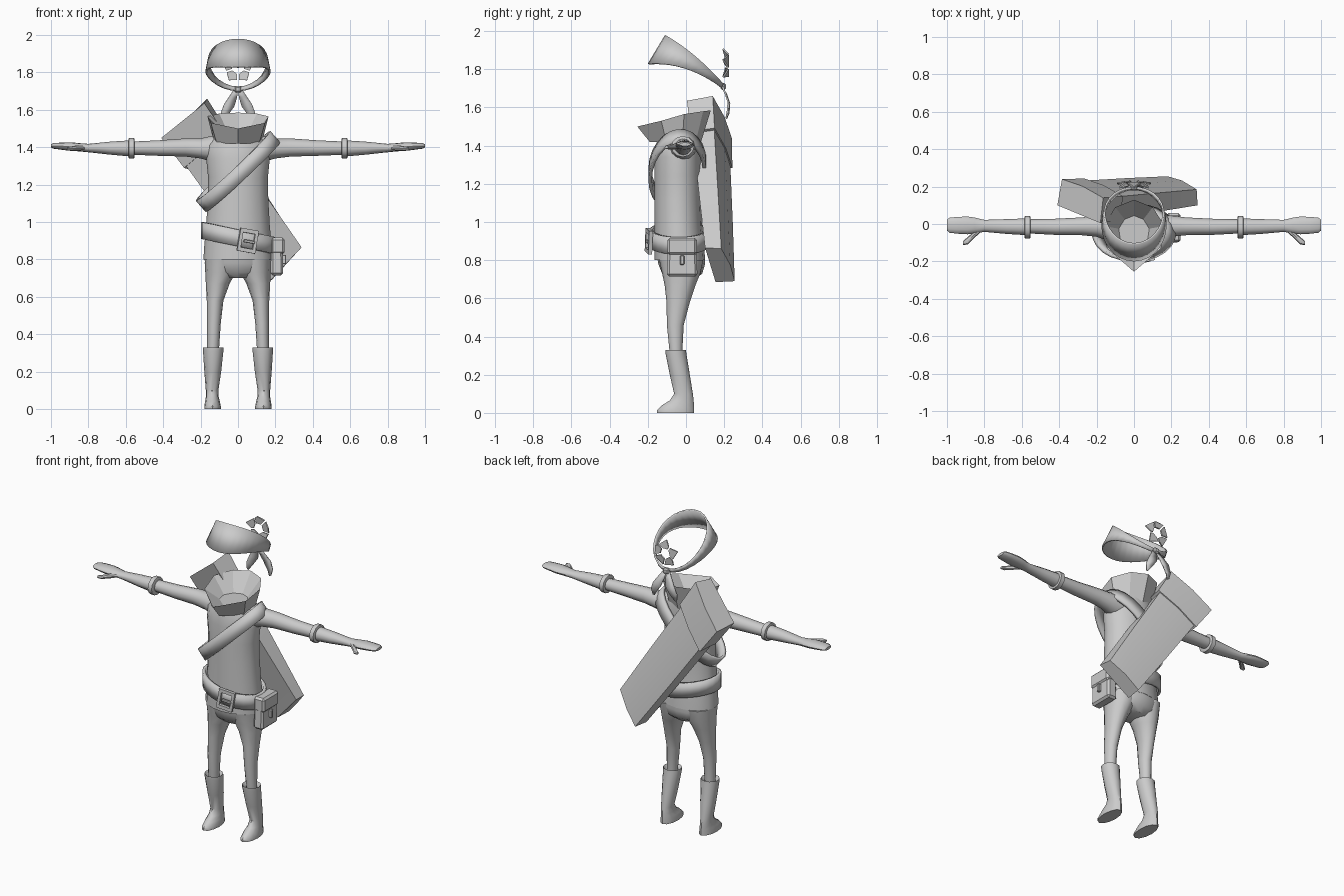
import bpy, bmesh, math
from mathutils import Vector, Matrix

if "Cube" in bpy.data.objects:
    bpy.data.objects.remove(bpy.data.objects["Cube"])

GREY = bpy.data.materials.new("plain_grey")
GREY.diffuse_color = (0.6, 0.6, 0.6, 1)
GREY.use_nodes = True
GREY.node_tree.nodes["Principled BSDF"].inputs["Base Color"].default_value = GREY.diffuse_color


def finish(name, bm, smooth=40, solid=0.0, mirror=False):
    """Turn a bmesh into a named, shaded object."""
    bmesh.ops.recalc_face_normals(bm, faces=bm.faces)
    me = bpy.data.meshes.new(name)
    bm.to_mesh(me)
    bm.free()
    me.materials.append(GREY)
    ob = bpy.data.objects.new(name, me)
    bpy.context.collection.objects.link(ob)
    bpy.ops.object.select_all(action='DESELECT')
    ob.select_set(True)
    bpy.context.view_layer.objects.active = ob
    if smooth:
        bpy.ops.object.shade_smooth_by_angle(angle=math.radians(smooth))
    if solid:
        m = ob.modifiers.new("thickness", 'SOLIDIFY')
        m.thickness, m.offset = solid, -1
    if mirror:
        ob.modifiers.new("mirror", 'MIRROR').use_bisect_axis[0] = False
    return ob


def skin(rings, closed_loop=False, caps=True, wrap=True):
    """Bridge lists of points with quads."""
    bm = bmesh.new()
    vs = [[bm.verts.new(p) for p in r] for r in rings]
    n = len(rings[0])
    pairs = list(zip(vs, vs[1:])) + ([(vs[-1], vs[0])] if closed_loop else [])
    for a, b in pairs:
        for i in range(n if wrap else n - 1):
            j = (i + 1) % n
            bm.faces.new((a[i], a[j], b[j], b[i]))
    if caps and not closed_loop:
        bm.faces.new(vs[0])
        bm.faces.new(vs[-1])
    return bm


def ellipses(rows, axis='z', n=12):
    """Rows of (position, low a, high a, low b, high b) as ellipse rings."""
    rings = []
    for p, a0, a1, b0, b1 in rows:
        r = []
        for i in range(n):
            t = math.tau * i / n
            a = (a0 + a1) / 2 + (a1 - a0) / 2 * math.cos(t)
            b = (b0 + b1) / 2 + (b1 - b0) / 2 * math.sin(t)
            r.append((a, b, p) if axis == 'z' else (p, a, b))
        rings.append(r)
    return rings


def loft(name, rows, axis='z', n=12, mirror=False, caps=True):
    return finish(name, skin(ellipses(rows, axis, n), caps=caps), mirror=mirror)


def band(name, lower, upper, n=24, solid=0.015):
    """Closed band between two edge curves; t = 0 is front, 90 degrees is +x."""
    ts = [math.tau * i / n for i in range(n)]
    bm = skin([[lower(t), upper(t)] for t in ts], closed_loop=True, wrap=False)
    return finish(name, bm, solid=solid)


def box(name, size, loc, rot=(0, 0, 0), taper=1.0, bevel=0.008):
    bm = bmesh.new()
    bmesh.ops.create_cube(bm, size=1)
    for v in bm.verts:
        k = taper if v.co.z > 0 else 1
        v.co = (v.co.x * size[0] * k, v.co.y * size[1] * k, v.co.z * size[2])
    if bevel:
        bmesh.ops.bevel(bm, geom=bm.edges[:], offset=bevel, segments=1, affect='EDGES')
    ob = finish(name, bm, smooth=30)
    ob.location, ob.rotation_euler = loc, rot
    return ob


# Tunic body and the hips under its hem
loft("tunic", [(0.80, -.185, .185, -.165, .10), (0.88, -.18, .18, -.165, .095),
               (0.98, -.17, .17, -.165, .085), (1.12, -.162, .162, -.165, .08),
               (1.24, -.16, .16, -.165, .08), (1.34, -.17, .17, -.163, .08),
               (1.41, -.165, .165, -.155, .08), (1.46, -.12, .12, -.14, .075)], n=16)
loft("hips", [(0.84, -.175, .175, -.155, .095), (0.78, -.178, .178, -.145, .10),
              (0.73, -.155, .155, -.125, .085), (0.70, -.09, .09, -.09, .05)], n=16)

# Open pointed collar with a floor inside
rim = [(0, -.255, 1.50), (.145, -.13, 1.53), (.163, -.01, 1.565), (.10, .09, 1.58),
       (0, .13, 1.585), (-.10, .09, 1.58), (-.163, -.01, 1.565), (-.145, -.13, 1.53)]
base = [(p[0] * .78, -.04 + (p[1] + .04) * .7, 1.42) for p in rim]
inner = [(p[0] * .5, -.04 + (p[1] + .04) * .5, 1.47) for p in rim]
finish("collar", skin([base, rim, inner]), smooth=25)

# Arms with hands, thumbs and cuffs
loft("arm", [(.08, -.10, .06, 1.32, 1.47), (.15, -.085, .05, 1.325, 1.458),
             (.20, -.068, .045, 1.34, 1.447), (.28, -.06, .035, 1.35, 1.447),
             (.42, -.058, .028, 1.354, 1.437), (.57, -.05, .025, 1.36, 1.43)],
     'x', mirror=True)
loft("cuff", [(.553, -.07, .035, 1.347, 1.44), (.556, -.077, .043, 1.34, 1.45),
              (.583, -.077, .043, 1.34, 1.45), (.586, -.07, .035, 1.347, 1.44)],
     'x', mirror=True)
loft("hand", [(.57, -.06, .03, 1.35, 1.437), (.68, -.053, .026, 1.36, 1.43),
              (.80, -.042, .022, 1.373, 1.418), (.85, -.05, .034, 1.378, 1.422),
              (.89, -.055, .04, 1.38, 1.426), (.94, -.052, .038, 1.386, 1.425),
              (.985, -.047, .034, 1.392, 1.422), (1.0, -.035, .024, 1.398, 1.416)],
     'x', mirror=True)
loft("thumb", [(.82, -.045, -.01, 1.385, 1.41), (.86, -.08, -.045, 1.38, 1.41),
               (.89, -.11, -.07, 1.38, 1.405), (.915, -.112, -.093, 1.384, 1.40)],
     'x', n=8, mirror=True)

# Legs and boots
loft("leg", [(.80, .005, .178, -.14, .09), (.73, .012, .175, -.125, .075),
             (.67, .045, .172, -.112, .05), (.58, .078, .167, -.102, .02),
             (.46, .092, .165, -.10, -.012), (.31, .102, .165, -.085, -.02)], mirror=True)
loft("boot", [(.30, .10, .168, -.085, -.02), (.33, .078, .188, -.108, 0),
              (.31, .078, .187, -.107, .002), (.20, .09, .18, -.085, .02),
              (.10, .105, .172, -.062, .036), (.065, .103, .172, -.085, .04),
              (.04, .097, .176, -.125, .042), (.015, .092, .18, -.152, .043),
              (0, .092, .18, -.152, .043)], mirror=True)


# Belt, tilted down toward the pouch
def belt_edge(dz):
    return lambda t: (.198 * math.sin(t), -.037 - .155 * math.cos(t),
                      .915 - .20 * math.sin(t) * .198 + dz)


band("belt", belt_edge(-.045), belt_edge(.045), solid=.018)


# Shoulder strap, a slanted loop across the chest
def strap_edge(s):
    def f(t):
        x = .20 * math.sin(t)
        drop = .02 * math.cos(t)
        return (x - .026 * s, -.045 - .152 * math.cos(t), 1.27 + .93 * x - drop + .03 * s)
    return f


band("shoulder_strap", strap_edge(-1), strap_edge(1), solid=.018)

# Buckle: square ring with a tongue
out = [(-.05, -.062), (.05, -.062), (.05, .062), (-.05, .062)]
ring = lambda k, y: [(a * k, y, b * k) for a, b in out]
buckle = finish("buckle", skin([ring(1, 0), ring(1, -.02), ring(.66, -.02), ring(.66, 0)],
                               closed_loop=True), smooth=0)
buckle.location, buckle.rotation_euler = (.05, -.185, .90), (0, math.radians(10), .2)
box("buckle_tongue", (.06, .012, .016), (.06, -.20, .895), (0, math.radians(10), .2), bevel=.003)

# Belt pouch with flap and clasp
box("pouch", (.068, .16, .19), (.208, -.02, .81), (0, 0, 0), taper=.92, bevel=.012)
box("pouch_flap", (.075, .155, .09), (.212, -.02, .872), bevel=.012)
box("pouch_clasp", (.02, .022, .05), (.247, -.02, .80), bevel=.004)

# Flat slanted case on the back; each section runs inner-left to outer-right
top = [(-.41, .10, 1.45), (-.18, .005, 1.635), (-.165, .14, 1.66), (-.385, .24, 1.44)]
bot = [(.17, .155, .685), (.34, .10, .865), (.335, .185, .86), (.18, .255, .69)]


def case_section(f, grow):
    pts = [Vector(a).lerp(Vector(b), f) for a, b in zip(top, bot)]
    c = sum(pts, Vector()) / 4
    pts = [c + (p - c) * grow for p in pts]
    pts.insert(3, (pts[2] + pts[3]) / 2 + Vector((0, .012, 0)))
    return pts


finish("back_case", skin([case_section(.18, .9), case_section(.6, .96),
                          case_section(1, 1)]), smooth=35)
finish("case_cap", skin([case_section(0, 1), case_section(.21, 1)]), smooth=35)


# Headband: deep at the brow, thin at the back
def headband_low(t):
    c = math.cos(t)
    return (.175 * math.sin(t), -.005 - .195 * c, 1.785 + .065 * c - .02 * (1 - c * c) * -1
            - .02 * c * c)


def headband_high(t):
    c = math.cos(t)
    w = .148 + .027 * (1 - c) / 2
    return (w * math.sin(t), .045 - .155 * c, 1.85 + .13 * c + .022 * (1 - c * c))


band("headband", headband_low, headband_high, n=28, solid=.01)

# Knot tails hanging behind the headband
tail = [[(.0, .19, 1.715), (.018, .195, 1.715)], [(.005, .215, 1.67), (.045, .21, 1.675)],
        [(.02, .232, 1.62), (.075, .225, 1.63)], [(.055, .228, 1.57), (.092, .222, 1.585)],
        [(.075, .215, 1.54), (.085, .215, 1.545)]]
finish("headband_tail", skin(tail, wrap=False, caps=False), solid=.008, mirror=True)
box("headband_knot", (.04, .03, .035), (0, .195, 1.71), bevel=.008)

# Five-petal ornament behind the head
bm = bmesh.new()
for i in range(5):
    m = Matrix.Translation((0, .205, 1.825)) @ Matrix.Rotation(math.tau * i / 5, 4, 'Y')
    pts = [(-.016, 0, .03), (.016, 0, .03), (.034, .012, .055), (0, -.015, .082),
           (-.034, .012, .055)]
    bm.faces.new([bm.verts.new(m @ Vector(p)) for p in pts])
finish("petal_ornament", bm, smooth=0, solid=.008)
